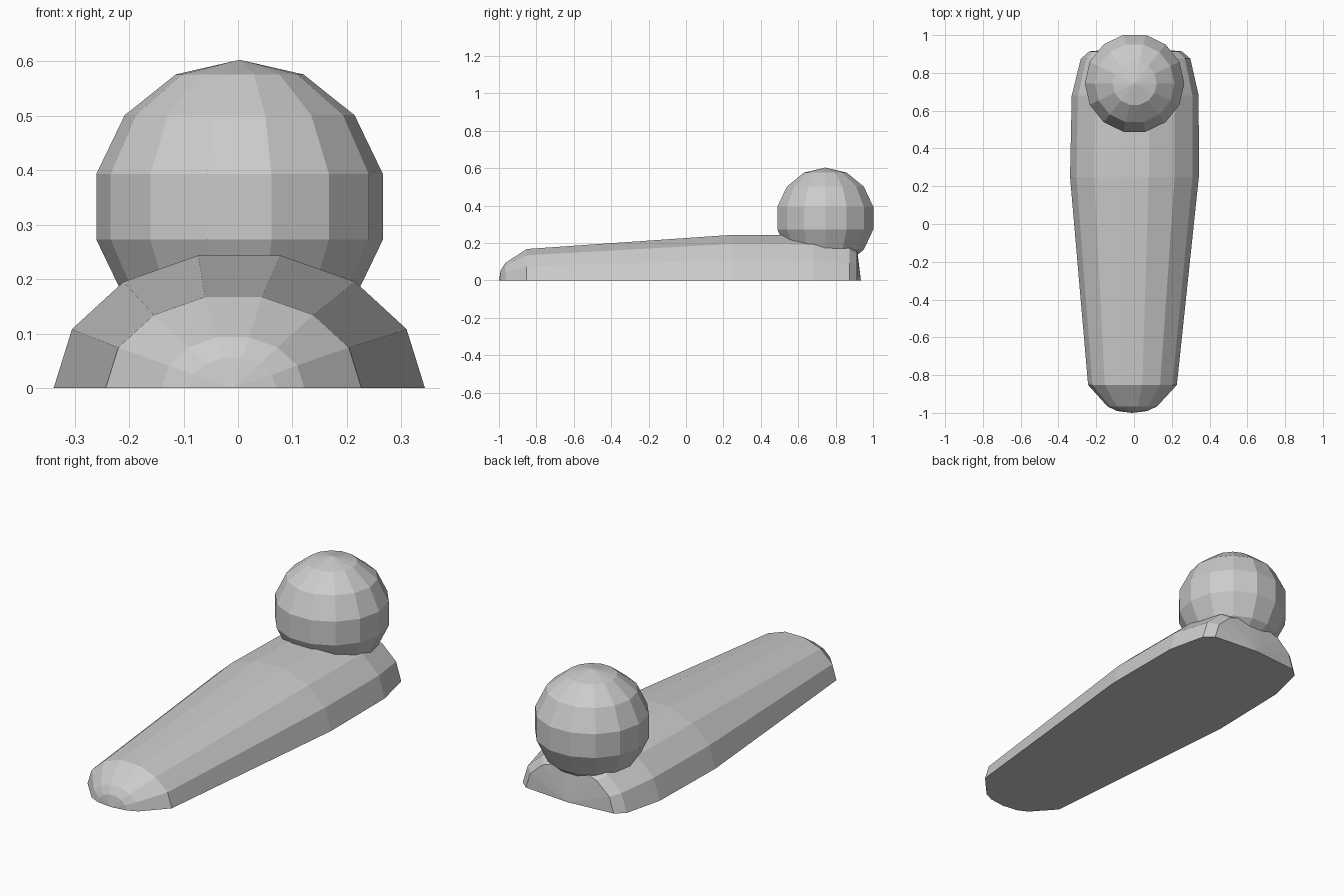
import bpy, bmesh, math

if "Cube" in bpy.data.objects:
    bpy.data.objects.remove(bpy.data.objects["Cube"])

SIDES = 14
STEP = 2 * math.pi / SIDES


def loft(name, rings, start, end, closed):
    """Skin successive rings of points and fan each end to a single tip."""
    bm = bmesh.new()
    rows = [[bm.verts.new(p) for p in ring] for ring in rings]
    n = len(rows[0])
    spans = [(i, (i + 1) % n) for i in range(n if closed else n - 1)]
    for a, b in zip(rows, rows[1:]):
        for i, j in spans:
            bm.faces.new((a[i], a[j], b[j], b[i]))
    tips = [bm.verts.new(start), bm.verts.new(end)]
    for tip, row in zip(tips, (rows[0], rows[-1])):
        for i, j in spans:
            bm.faces.new((tip, row[i], row[j]))
    if not closed:
        # flat underside
        left = [r[-1] for r in rows]
        right = [r[0] for r in rows]
        bm.faces.new([tips[0]] + right + [tips[1]] + left[::-1])
    bmesh.ops.recalc_face_normals(bm, faces=bm.faces)
    mesh = bpy.data.meshes.new(name)
    bm.to_mesh(mesh)
    bm.free()
    obj = bpy.data.objects.new(name, mesh)
    bpy.context.collection.objects.link(obj)
    return obj


def arch(y, rx, rz):
    """Half-ellipse section standing on the ground."""
    return [(0.0095 * y + rx * math.cos(i * STEP), y, rz * math.sin(i * STEP))
            for i in range(SIDES // 2 + 1)]


# Long tapered body: y, half width, height
sections = [(-0.99, 0.080, 0.057), (-0.966, 0.131, 0.096), (-0.852, 0.235, 0.172),
            (0.25, 0.341, 0.250), (0.68, 0.336, 0.246), (0.875, 0.290, 0.212),
            (0.914, 0.245, 0.178)]
loft("body", [arch(*s) for s in sections], (-0.01, -1.0, 0), (0.009, 0.935, 0), False)

# Faceted ball sitting on the rear end
R, CX, CY, CZ = 0.27, 0.003, 0.745, 0.333
ball = [[(CX + R * math.sin(k * STEP) * math.cos(i * STEP),
          CY + R * math.sin(k * STEP) * math.sin(i * STEP),
          CZ + R * math.cos(k * STEP)) for i in range(SIDES)]
        for k in range(1, SIDES // 2)]
loft("ball", ball, (CX, CY, CZ + R), (CX, CY, CZ - R), True)
